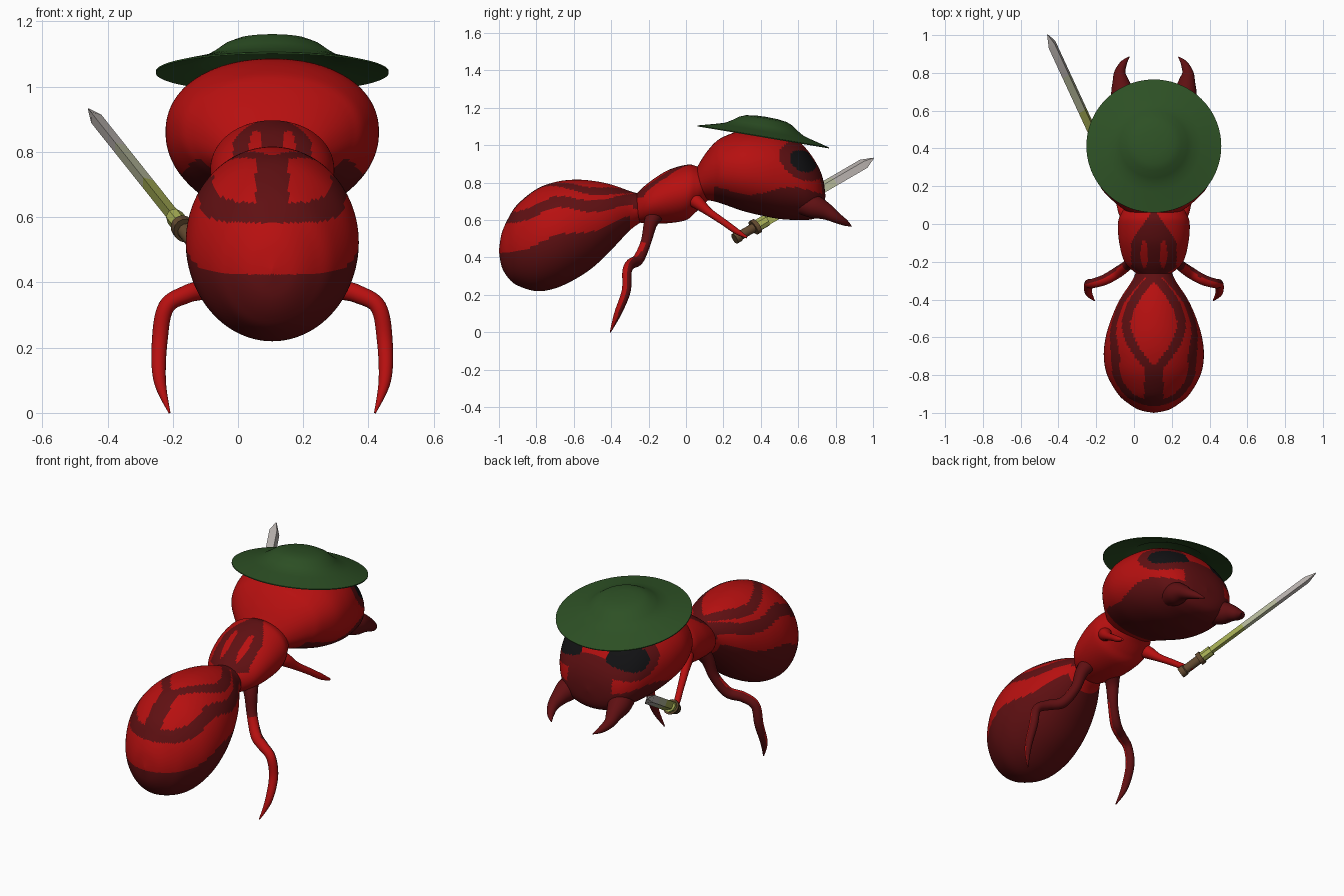
import bpy, bmesh, math
from mathutils import Vector, Matrix

if "Cube" in bpy.data.objects:
    bpy.data.objects.remove(bpy.data.objects["Cube"])

CX = 0.105  # symmetry plane of the ant


def material(name, r, g, b):
    m = bpy.data.materials.new(name)
    m.diffuse_color = (r, g, b, 1)
    m.use_nodes = True
    m.node_tree.nodes["Principled BSDF"].inputs["Base Color"].default_value = m.diffuse_color
    return m


RED = material("red", 0.47, 0.005, 0.005)
DARK = material("dark red", 0.115, 0.005, 0.006)
BLACK = material("black", 0.006, 0.006, 0.007)
GREEN = material("hat green", 0.026, 0.08, 0.018)
BROWN = material("grip brown", 0.12, 0.065, 0.028)
LIME = material("yellow green", 0.38, 0.42, 0.09)
PALE = material("pale green", 0.47, 0.49, 0.33)
STEEL = material("steel", 0.5, 0.46, 0.44)


def catmull(pts, steps):
    """Smooth interpolation through tuples of any size."""
    out = []
    n = len(pts)
    for i in range(n - 1):
        p = [Vector(pts[min(max(i + k, 0), n - 1)]) for k in (-1, 0, 1, 2)]
        for s in range(steps):
            t = s / steps
            out.append(0.5 * (2 * p[1] + (p[2] - p[0]) * t
                              + (2 * p[0] - 5 * p[1] + 4 * p[2] - p[3]) * t * t
                              + (3 * p[1] - p[0] - 3 * p[2] + p[3]) * t ** 3))
    return out + [Vector(pts[-1])]


def loft(name, rings, mats, rule=None, angle=50):
    """Skin a list of rings; rule(center, normal) gives the material index."""
    bm = bmesh.new()
    vs = [[bm.verts.new(p) for p in r] for r in rings]
    n = len(rings[0])
    for a, b in zip(vs, vs[1:]):
        for i in range(n):
            bm.faces.new((a[i], a[(i + 1) % n], b[(i + 1) % n], b[i]))
    bm.faces.new(vs[0])
    bm.faces.new(vs[-1])
    bmesh.ops.recalc_face_normals(bm, faces=bm.faces)
    bm.normal_update()
    if rule:
        for f in bm.faces:
            f.material_index = rule(f.calc_center_median(), f.normal)
    me = bpy.data.meshes.new(name)
    bm.to_mesh(me)
    bm.free()
    ob = bpy.data.objects.new(name, me)
    bpy.context.collection.objects.link(ob)
    for m in mats:
        me.materials.append(m)
    bpy.ops.object.select_all(action='DESELECT')
    ob.select_set(True)
    bpy.context.view_layer.objects.active = ob
    bpy.ops.object.shade_smooth_by_angle(angle=math.radians(angle))
    return ob


def body(name, stations, mats, rule, power=1.0, seg=128):
    """Stations are (y, top, bottom, half width)."""
    rings = []
    for y, top, bot, w in catmull(stations, 9):
        zc, h, w = (top + bot) / 2, max((top - bot) / 2, 0.001), max(w, 0.001)
        ring = []
        for i in range(seg):
            a = 2 * math.pi * i / seg
            c, s = math.cos(a), math.sin(a)
            ring.append(Vector((CX + w * math.copysign(abs(c) ** power, c), y,
                                zc + h * math.copysign(abs(s) ** power, s))))
        rings.append(ring)
    return loft(name, rings, mats, rule)


def tube(name, path, side, mats, rule=None, seg=20):
    """Tapered limb; path is (offset from symmetry plane, y, z, radius)."""
    pts = catmull([(CX + side * o, y, z, r) for o, y, z, r in path], 8)
    pos = [Vector(p[:3]) for p in pts]
    u = Vector((0.3, 1, 0.2))
    rings = []
    for i, p in enumerate(pos):
        d = (pos[min(i + 1, len(pos) - 1)] - pos[max(i - 1, 0)]).normalized()
        u = (u - d * u.dot(d)).normalized()
        v = d.cross(u)
        r = max(pts[i][3], 0.002)
        rings.append([p + r * (u * math.cos(2 * math.pi * k / seg) + v * math.sin(2 * math.pi * k / seg))
                      for k in range(seg)])
    return loft(name, rings, mats, rule)


# abdomen with diamond, side bands and dark underside
def abdomen_rule(c, n):
    u, y, z = abs(c.x - CX), c.y, c.z
    wave = 0.015 * math.sin(y * 16)
    if z < 0.42 + 0.27 * (y + 1) + wave and y < -0.3:
        return 1
    band = 0.585 + 0.25 * (y + 0.97) - 0.22 * max(0, y + 0.7) + wave
    if band < z < band + 0.06:
        return 1
    d = abs(y + 0.53)
    inner = 0.125 * (1 - (d / 0.225) ** 1.6) if d < 0.225 else -1
    outer = 0.17 * (1 - (d / 0.285) ** 1.8) if d < 0.285 else -1
    if z > band and inner < u < outer:
        return 1
    if z > band and y < -0.74 and u < 0.05:
        return 1
    return 1 if y > -0.285 and z > 0.66 else 0


body("abdomen", [
    (-1.0, .44, .43, 0), (-.985, .53, .35, .075), (-.95, .61, .29, .135), (-.9, .685, .25, .19),
    (-.8, .765, .22, .247), (-.7, .803, .235, .265), (-.6, .816, .28, .255), (-.5, .81, .345, .225),
    (-.4, .79, .44, .18), (-.3, .755, .545, .115), (-.24, .735, .59, .085), (-.18, .70, .64, .02)],
    [RED, DARK], abdomen_rule)


# thorax with dark shield and two red spots
def thorax_rule(c, n):
    u, y = abs(c.x - CX), c.y
    if c.z < 0.72:
        return 0
    spot = ((u - 0.05) / 0.02) ** 2 + ((y + 0.16) / 0.075) ** 2 < 1
    edge = 0.12 if y < -0.1 else 0.12 - (y + 0.1) * 0.65
    return 1 if u < edge and not spot else 0


body("thorax", [
    (-.30, .70, .62, .03), (-.26, .745, .59, .095), (-.2, .80, .583, .155), (-.1, .865, .583, .183),
    (0, .895, .60, .19), (.05, .89, .64, .175), (.1, .86, .69, .14), (.15, .82, .73, .05)],
    [RED, DARK], thorax_rule)


# head with black eyes in dark patches and dark jaw
def head_rule(c, n):
    u, y, z = abs(c.x - CX), c.y, c.z
    dy, dz = y - 0.625, z - 0.915
    a, b = dy * 0.85 - dz * 0.5, dy * 0.5 + dz * 0.85
    if u > 0.08:
        e = (a / 0.075) ** 2 + (b / 0.052) ** 2
        if e < 1:
            return 2
        if e < 3.2 and y < 0.72:
            return 1
    if z < 0.755 + 0.02 * math.sin(y * 14) + 0.04 * max(0, 0.35 - y) and y > 0.15:
        return 1
    return 1 if y > 0.69 and u < 0.14 else 0


body("head", [
    (.03, .84, .76, .05), (.06, .885, .72, .13), (.1, .95, .71, .19), (.15, 1.01, .70, .245), (.2, 1.045, .685, .285),
    (.3, 1.08, .65, .322), (.4, 1.085, .625, .325), (.5, 1.07, .606, .305), (.6, 1.02, .60, .27),
    (.66, .96, .602, .235), (.71, .88, .618, .18), (.735, .81, .655, .11), (.745, .735, .725, 0)],
    [RED, DARK, BLACK], head_rule, power=0.93)


# paired limbs
def leg_rule(c, n):
    return 0 if n.y < 0.1 and c.z < 0.48 else 1


for side, tag in ((-1, "left"), (1, "right")):
    tube(tag + "_mandible", [(.15, .62, .69, .06), (.165, .69, .67, .062), (.175, .75, .645, .045),
                             (.18, .80, .615, .03), (.16, .85, .587, .018), (.13, .885, .567, .002)],
         side, [DARK])
    tube(tag + "_hind_leg", [(.08, -.16, .64, .05), (.11, -.19, .58, .036), (.135, -.215, .48, .028),
                             (.19, -.255, .39, .03), (.26, -.295, .365, .028), (.325, -.315, .325, .025),
                             (.345, -.32, .22, .024), (.345, -.365, .1, .019), (.315, -.405, .0, .003)],
         side, [RED, DARK], leg_rule)
    tube(tag + "_arm", [(.11, .01, .73, .04), (.15, .06, .695, .036), (.18, .12, .645, .022),
                        (.21, .2, .59, .018), (.235, .27, .54, .016), (.25, .325, .508, .006)],
         side, [RED])

# round hat, tilted toward the face
hat_profile = [(.001, .106), (.06, .104), (.11, .097), (.145, .083), (.18, .058), (.21, .04), (.25, .028), (.357, 0),
               (.357, -.005), (.25, .02), (.2, .035), (.16, .06), (.1, .085), (.001, .095)]
M = Matrix.Translation((CX, .413, 1.047)) @ Matrix.Rotation(math.radians(-9.5), 4, 'X')
loft("hat", [[M @ Vector((r * math.cos(2 * math.pi * k / 72), r * math.sin(2 * math.pi * k / 72), z))
              for k in range(72)] for r, z in hat_profile], [GREEN])

# sword: frame from blade direction, wide axis and thin axis
base = Vector((-.115, .26, .50))
d = Vector((-.37, .80, .465)).normalized()
w = Vector((-.50, -.60, .63))
w = (w - d * w.dot(d)).normalized()
t = d.cross(w)


def sword_part(name, sections, seg, mats, rule=None):
    """Sections are (distance along the sword, half width, half thickness)."""
    loft(name, [[base + d * s + w * a * math.cos(2 * math.pi * k / seg) + t * b * math.sin(2 * math.pi * k / seg)
                 for k in range(seg)] for s, a, b in sections], mats, rule, 25)


def blade_rule(c, n):
    s = (c - base).dot(d)
    return 0 if s < 0.43 else 1 if s < 0.66 else 2


sword_part("sword_grip", [(0, .03, .03), (.03, .03, .03), (.035, .025, .025), (.13, .025, .025)], 16, [BROWN])
sword_part("sword_guard", [(.125, .044, .036), (.15, .044, .036)], 16, [BROWN])
sword_part("sword_collar", [(.15, .036, .028), (.21, .036, .028)], 8, [LIME])
sword_part("sword_blade", [(.2, .034, .02), (.43, .034, .02), (.66, .034, .02), (.86, .034, .02), (.925, .003, .002)],
           4, [LIME, PALE, STEEL], blade_rule)
